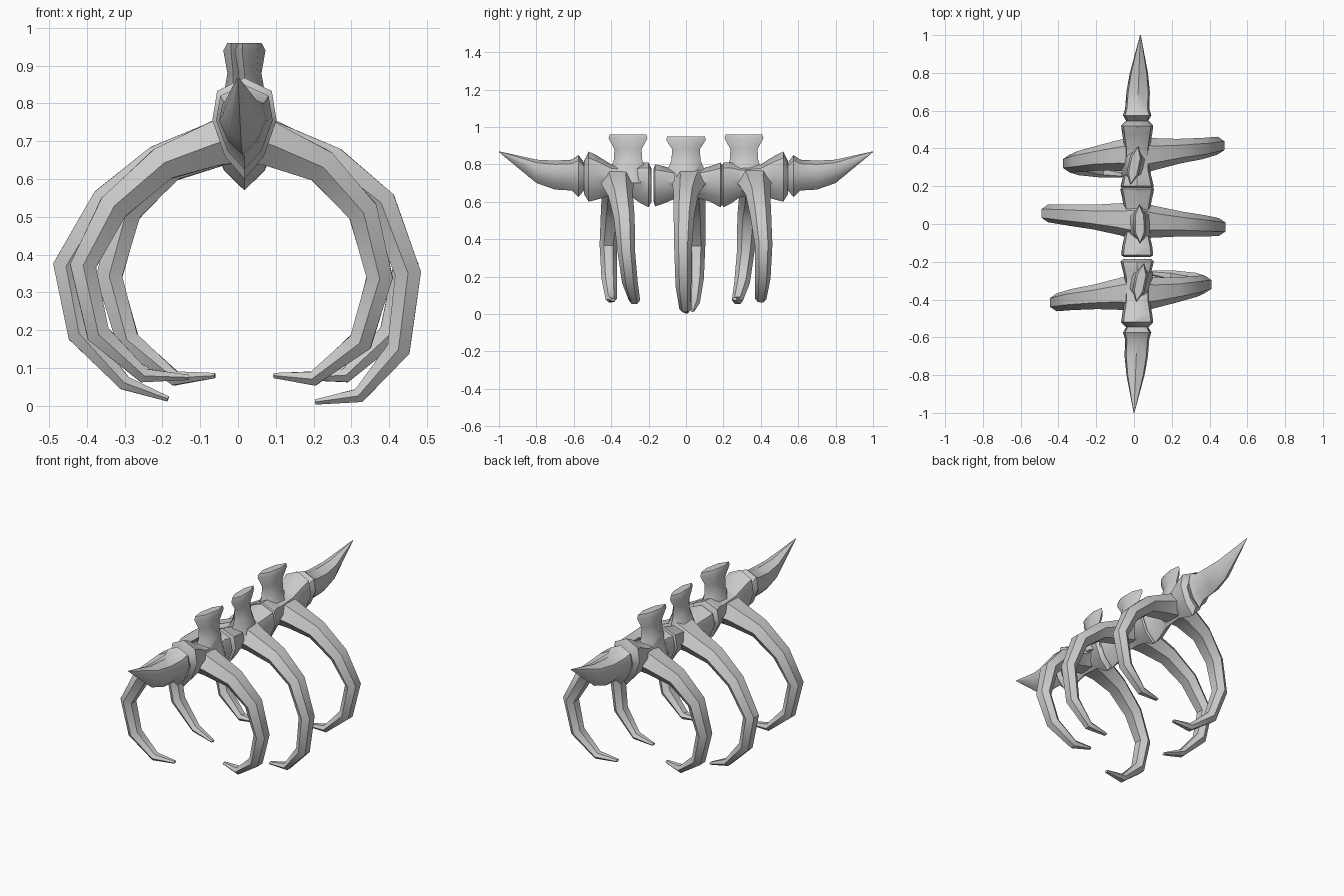
import bpy, bmesh
from math import sin, cos, pi
from mathutils import Vector, Matrix

if "Cube" in bpy.data.objects:
    bpy.data.objects.remove(bpy.data.objects["Cube"])

CX = 0.017  # x of the spine axis


def loft(name, rings):
    """Closed skin over a list of equal-length point rings."""
    bm = bmesh.new()
    vr = [[bm.verts.new(p) for p in r] for r in rings]
    n = len(vr[0])
    for a, b in zip(vr, vr[1:]):
        for i in range(n):
            j = (i + 1) % n
            bm.faces.new((a[i], a[j], b[j], b[i]))
    bm.faces.new(vr[0][::-1])
    bm.faces.new(vr[-1])
    bmesh.ops.recalc_face_normals(bm, faces=bm.faces)
    me = bpy.data.meshes.new(name)
    bm.to_mesh(me)
    bm.free()
    ob = bpy.data.objects.new(name, me)
    bpy.context.collection.objects.link(ob)
    return ob


# eight-sided bone section: (width fraction, height fraction)
SECTION = [(0, 1), (.85, .87), (1, .58), (.6, .22), (0, 0), (-.6, .22), (-1, .58), (-.85, .87)]


def body(name, stations):
    """Lofts along y; station = (y, half width, z low, z high, x centre)."""
    return loft(name, [[(x + u * w, y, lo + v * (hi - lo)) for u, v in SECTION]
                       for y, w, lo, hi, x in stations])


def rib(name, path, widths, thicks):
    pts = [Vector(p) for p in path]
    rings = []
    for i, p in enumerate(pts):
        a = (p - pts[max(i - 1, 0)]).normalized()
        b = (pts[min(i + 1, len(pts) - 1)] - p).normalized()
        t = (a + b).normalized()
        nrm = t.cross(Vector((0, 1, 0))).normalized()
        side = nrm.cross(t)
        rings.append([p + side * widths[i] * cos(k * pi / 3) + nrm * thicks[i] * sin(k * pi / 3)
                      for k in range(6)])
    return loft(name, rings)


def crest(name, x, y, turn, top):
    """Flared blade on top of a vertebra."""
    rings = []
    for z, hy, hx in [(.70, .13, .06), (.77, .10, .05), (.82, .078, .034), (.88, .074, .024),
                      (top - .02, .106, .032), (top, .10, .022)]:
        ring = [(0, hy), (hx, hy * .45), (hx, -hy * .45), (0, -hy), (-hx, -hy * .45), (-hx, hy * .45)]
        rings.append([(x + u * cos(turn) - v * sin(turn), y + u * sin(turn) + v * cos(turn), z)
                      for u, v in ring])
    return loft(name, rings)


def fuse(base, parts):
    """Unites the parts into the base, leaving one skin."""
    bpy.context.view_layer.objects.active = base
    for p in parts:
        m = base.modifiers.new("join", 'BOOLEAN')
        m.operation, m.solver, m.object = 'UNION', 'EXACT', p
        bpy.ops.object.modifier_apply(modifier=m.name)
        bpy.data.objects.remove(p)
    return base


W = [.11, .085, .066, .056, .047, .042, .030, .013]
T = [.085, .066, .052, .046, .040, .036, .022, .008]

# middle vertebra with its two long ribs
mid = body("middle_vertebra", [
    (-.175, .070, .61, .77, CX), (-.165, .085, .575, .80, CX), (-.12, .080, .59, .79, CX),
    (-.05, .064, .62, .77, CX), (.06, .064, .62, .77, CX), (.13, .078, .60, .79, CX),
    (.185, .090, .57, .81, CX), (.20, .075, .60, .78, CX)])
mid_right = [(.0, .72), (.10, .69), (.25, .64), (.38, .535), (.45, .35), (.425, .15), (.32, .027), (.205, .010)]
mid_left = [(.03, .72), (-.07, .69), (-.21, .645), (-.35, .54), (-.455, .37), (-.42, .19), (-.30, .06), (-.185, .018)]
fuse(mid, [rib("rib_a", [(x, .02 - .08 * x, z) for x, z in mid_right], W, T),
           rib("rib_b", [(x, .02 - .08 * x, z) for x, z in mid_left], W, T),
           crest("crest", .03, .0, 0.02, .95)])

# front vertebra with shorter ribs that lean
front = body("front_vertebra", [
    (-.545, .062, .64, .82, CX), (-.52, .085, .60, .868, CX), (-.48, .080, .61, .85, CX),
    (-.40, .066, .635, .80, CX), (-.29, .066, .625, .79, CX), (-.24, .078, .59, .81, CX),
    (-.20, .088, .57, .81, CX), (-.185, .075, .60, .78, CX)])
front_right = [(.0, -.365, .72), (.09, -.365, .69), (.22, -.35, .635), (.33, -.33, .515),
               (.375, -.32, .34), (.325, -.30, .17), (.20, -.275, .072), (.095, -.26, .08)]
front_left = [(.03, -.365, .72), (-.07, -.37, .69), (-.20, -.385, .64), (-.33, -.40, .525),
              (-.41, -.415, .37), (-.37, -.41, .19), (-.25, -.40, .08), (-.13, -.39, .075)]
fuse(front, [rib("rib_a", front_right, W, T), rib("rib_b", front_left, W, T),
             crest("crest", .032, -.31, -.2, .96)])

# front end spike
spike = body("front_spike", [
    (-.545, .058, .66, .81, CX), (-.575, .075, .625, .85, CX), (-.61, .064, .66, .825, CX),
    (-.70, .062, .665, .82, .012), (-.80, .048, .70, .825, .008), (-1.0, .002, .865, .87, 0)])

# back half is the front half turned half a circle
turn = Matrix.Translation((CX, 0, 0)) @ Matrix.Rotation(pi, 4, 'Z') @ Matrix.Translation((-CX, 0, 0))
parts = [mid, front, spike]
for src, name in ((front, "back_vertebra"), (spike, "back_spike")):
    me = src.data.copy()
    me.transform(turn)
    ob = bpy.data.objects.new(name, me)
    bpy.context.collection.objects.link(ob)
    parts.append(ob)

# smooth shading with sharp creases kept
for ob in parts:
    bpy.ops.object.select_all(action='DESELECT')
    ob.select_set(True)
    bpy.context.view_layer.objects.active = ob
    bpy.ops.object.shade_smooth_by_angle(angle=0.7)
